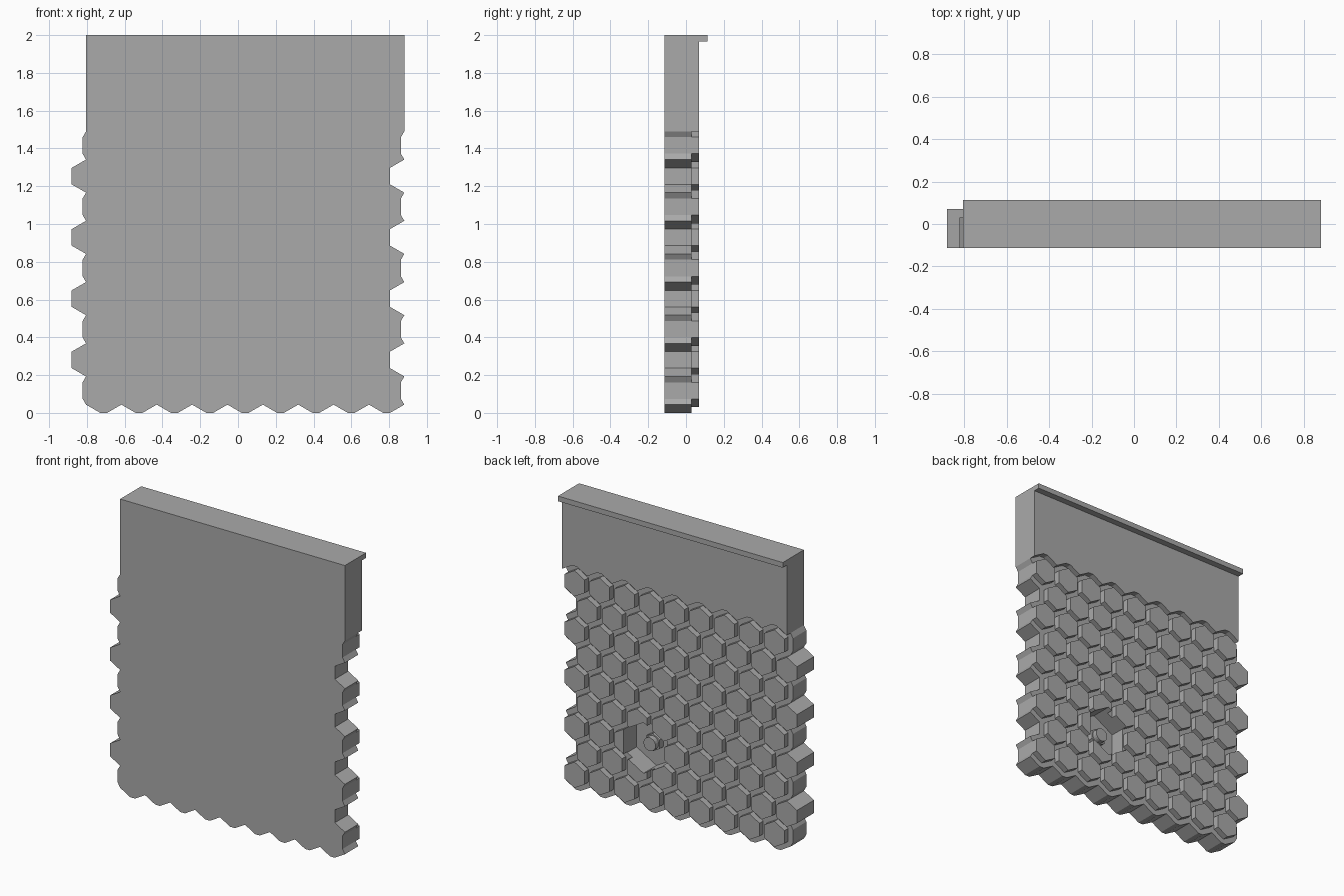
import bpy, bmesh
from math import sin, cos, pi

cube = bpy.data.objects.get("Cube")
if cube:
    bpy.data.objects.remove(cube, do_unlink=True)

# Honeycomb layout
R = 0.0875                # tile corner radius
AP = R * cos(pi / 6)      # tile half width
PITCH = 0.18725           # sideways spacing
ROW = PITCH * sin(pi / 3)  # row spacing
COLS, ROWS = 9, 9
RIGHT = 0.8805
LEFT = RIGHT - COLS * PITCH
FIRST = ROW - R / 2       # height of the lowest row
FRONT, FLOOR, BACK, LIP = -0.113, 0.03, 0.07, 0.113
TOP = 2.0

grey = bpy.data.materials.new("plain grey")
grey.use_nodes = True
colour = (0.4, 0.4, 0.4, 1)
grey.diffuse_color = colour
grey.node_tree.nodes["Principled BSDF"].inputs["Base Color"].default_value = colour


def prisms(name, outlines, y0, y1):
    """One object made of (x, z) outlines extruded from y0 to y1."""
    bm = bmesh.new()
    for outline in outlines:
        face = bm.faces.new([bm.verts.new((x, y0, z)) for x, z in outline])
        ext = bmesh.ops.extrude_face_region(bm, geom=[face])
        verts = [v for v in ext["geom"] if isinstance(v, bmesh.types.BMVert)]
        bmesh.ops.translate(bm, verts=verts, vec=(0, y1 - y0, 0))
    bmesh.ops.recalc_face_normals(bm, faces=bm.faces)
    mesh = bpy.data.meshes.new(name)
    bm.to_mesh(mesh)
    bm.free()
    mesh.materials.append(grey)
    obj = bpy.data.objects.new(name, mesh)
    bpy.context.collection.objects.link(obj)
    return obj


def ring(x, z, r, n=6):
    return [(x + r * sin(2 * pi * i / n), z + r * cos(2 * pi * i / n)) for i in range(n)]


def scallops(low, high):
    """Zigzag with flat ends that follows a row of tiles."""
    pts = []
    for k in range(COLS):
        x = LEFT + k * PITCH
        pts += [(x, low), (x + AP, high), (x + PITCH - AP, high)]
    return pts + [(RIGHT, low)]


def side_edge(x):
    """Interlocking edge, from the lowest row up to the plain panel."""
    pts = []
    for j in range(ROWS):
        z = FIRST + j * ROW
        if j % 2 == 0:
            inner = x - PITCH / 2 + AP
            pts += [(inner, z - R / 2), (inner, z + R / 2)]
        else:
            pts += [(x, z - R), (x - AP, z - R / 2), (x - AP, z + R / 2), (x, z + R)]
    return pts + [(x, FIRST + ROWS * ROW - R)]


# Base slab with interlocking sides and scalloped bottom
base = prisms("base_slab", [scallops(R / 2, 0) + side_edge(RIGHT) + [(RIGHT, TOP), (LEFT, TOP)]
                            + side_edge(LEFT)[::-1]], FRONT, FLOOR)

# Raised hexagonal tiles on the back
centres = [(LEFT + (k + 0.5 * (j % 2 == 0)) * PITCH, FIRST + j * ROW)
           for j in range(ROWS) for k in range(COLS)]
tiles = prisms("hex_tiles", [ring(x, z, R) for x, z in centres], FLOOR, BACK)

# Plain upper panel and its overhanging lip
edge = FIRST + ROWS * ROW
prisms("upper_panel", [scallops(edge - R, edge - R / 2) + [(RIGHT, TOP), (LEFT, TOP)]], FLOOR, BACK)
prisms("top_lip", [[(LEFT, TOP - 0.035), (RIGHT, TOP - 0.035), (RIGHT, TOP), (LEFT, TOP)]], BACK, LIP)

# Hexagonal pocket cut through the tiles into the slab
PX, PZ, PY = 0.27, 0.44, -0.07
cutter = prisms("pocket_cutter", [ring(PX, PZ, 0.172)], PY, LIP)
cutter.hide_render = True
for obj in (base, tiles):
    mod = obj.modifiers.new("pocket", "BOOLEAN")
    mod.operation, mod.solver, mod.object = "DIFFERENCE", "EXACT", cutter
    bpy.context.view_layer.objects.active = obj
    bpy.ops.object.modifier_apply(modifier=mod.name)
bpy.data.objects.remove(cutter, do_unlink=True)

# Stepped post standing in the pocket
prisms("post_foot", [ring(PX, PZ, 0.06)], PY, -0.03)
prisms("post_tip", [ring(PX, PZ, 0.045, 20)], -0.03, 0.005)
